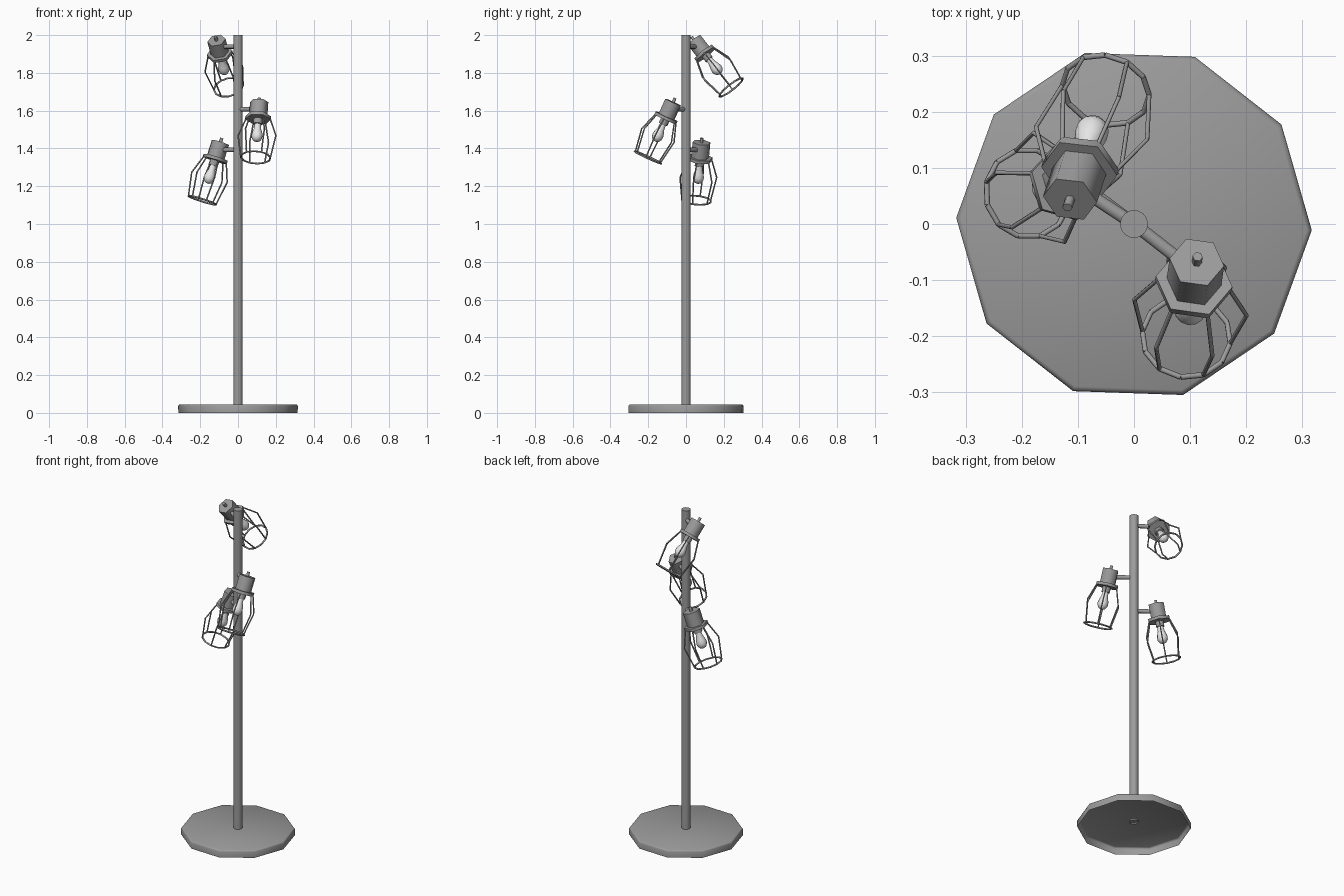
import bpy, bmesh, math
from mathutils import Vector, Matrix

if "Cube" in bpy.data.objects:
    bpy.data.objects.remove(bpy.data.objects["Cube"])


def material(name, v):
    m = bpy.data.materials.new(name)
    m.diffuse_color = (v, v, v, 1)
    m.use_nodes = True
    m.node_tree.nodes["Principled BSDF"].inputs["Base Color"].default_value = m.diffuse_color
    return m


METAL = material("grey metal", 0.33)
GLASS = material("pale bulb glass", 0.8)


def finish(bm, name, mat, matrix=Matrix.Identity(4), angle=35, recalc=True):
    if recalc:
        bmesh.ops.recalc_face_normals(bm, faces=bm.faces)
    bm.transform(matrix)
    me = bpy.data.meshes.new(name)
    bm.to_mesh(me)
    bm.free()
    me.materials.append(mat)
    ob = bpy.data.objects.new(name, me)
    bpy.context.collection.objects.link(ob)
    bpy.ops.object.select_all(action='DESELECT')
    ob.select_set(True)
    bpy.context.view_layer.objects.active = ob
    bpy.ops.object.shade_smooth_by_angle(angle=math.radians(angle))
    return ob


def lathe(bm, profile, sides, turn=0.0, bottom=True):
    """Turned solid about local z from (radius, z) points, listed bottom to top."""
    rings = []
    for r, z in profile:
        rings.append([bm.verts.new((r * math.cos(turn + 2 * math.pi * i / sides),
                                    r * math.sin(turn + 2 * math.pi * i / sides), z))
                      for i in range(sides)])
    for a, b in zip(rings, rings[1:]):
        for i in range(sides):
            j = (i + 1) % sides
            bm.faces.new((a[i], a[j], b[j], b[i]))
    if bottom:
        bm.faces.new(rings[0][::-1])
    bm.faces.new(rings[-1])


def rod(bm, a, b, r, sides):
    a, b = Vector(a), Vector(b)
    d = b - a
    mat = Matrix.Translation((a + b) / 2) @ d.to_track_quat('Z', 'Y').to_matrix().to_4x4()
    bmesh.ops.create_cone(bm, cap_ends=True, segments=sides, radius1=r, radius2=r,
                          depth=d.length, matrix=mat)


def turned(name, profile, sides, mat, matrix=Matrix.Identity(4), turn=0.0, angle=62, bottom=True):
    bm = bmesh.new()
    lathe(bm, profile, sides, turn, bottom)
    return finish(bm, name, mat, matrix, angle, recalc=bottom)


# Base plate (hollow underneath) and pole
turned("base", [(0.316, 0.0), (0.317, 0.036), (0.314, 0.042), (0.308, 0.045)],
       10, METAL, turn=math.radians(-2), bottom=False)
turned("pole", [(0.025, 0.036), (0.025, 2.0)], 14, METAL, bottom=False)


def lamp(label, top, end, roll=0.0):
    """One caged lamp; top = socket top centre, end = cage ring centre."""
    top, end = Vector(top), Vector(end)
    up = (top - end).normalized()
    side = up.cross(Vector((0, 0, 1))).normalized()
    fwd = up.cross(side)
    M = (Matrix.Translation(top) @ Matrix((side, fwd, up)).transposed().to_4x4()
         @ Matrix.Rotation(math.radians(roll), 4, 'Z'))

    # Socket, flange, switch knob and bulb holder
    turned(label + "_socket", [(0.049, -0.09), (0.049, 0.0)], 6, METAL, M)
    turned(label + "_flange", [(0.069, -0.1), (0.069, -0.083)], 6, METAL, M)
    turned(label + "_knob", [(0.009, -0.01), (0.009, 0.024)], 6, METAL, M)
    turned(label + "_holder", [(0.026, -0.13), (0.026, -0.09)], 6, METAL, M)
    # Bulb
    turned(label + "_bulb", [(0.008, -0.228), (0.019, -0.223), (0.028, -0.209), (0.030, -0.194),
                             (0.026, -0.175), (0.019, -0.155), (0.016, -0.125)],
           12, GLASS, M)
    # Wire cage: six bent wires and an end ring
    bm = bmesh.new()
    for k in range(6):
        a = k * math.pi / 3
        pts = [Vector((r * math.cos(a), r * math.sin(a), z))
               for r, z in ((0.064, -0.095), (0.101, -0.195), (0.079, -0.322))]
        for p, q in zip(pts, pts[1:]):
            rod(bm, p, q, 0.004, 6)
    ring = [Vector((0.079 * math.cos(i * math.pi / 6), 0.079 * math.sin(i * math.pi / 6), -0.322))
            for i in range(12)]
    for i in range(12):
        rod(bm, ring[i], ring[(i + 1) % 12], 0.005, 6)
    finish(bm, label + "_cage", METAL, M, 62)
    # Horizontal arm to the pole
    bm = bmesh.new()
    hub = top - up * 0.042
    rod(bm, (0, 0, hub.z), hub, 0.012, 10)
    finish(bm, label + "_arm", METAL, angle=40)


lamp("upper_lamp", (-0.114, 0.044, 1.972), (-0.05, 0.24, 1.722), 15)
lamp("middle_lamp", (0.112, -0.068, 1.645), (0.093, -0.203, 1.35))
lamp("lower_lamp", (-0.093, 0.082, 1.432), (-0.188, 0.055, 1.13))
